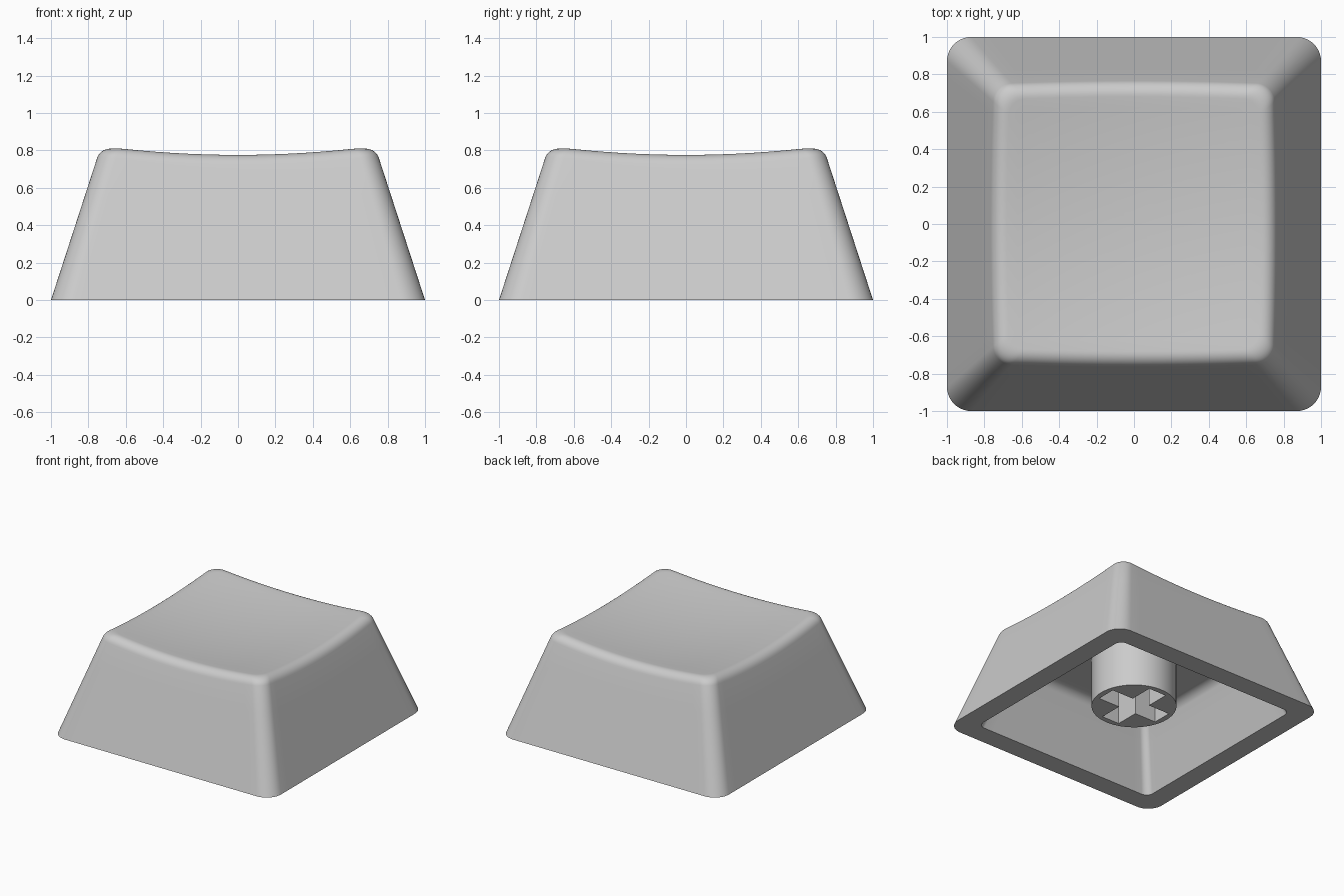
import bpy, bmesh, math
from mathutils import Vector

if "Cube" in bpy.data.objects:
    bpy.data.objects.remove(bpy.data.objects["Cube"])

SLOPE = 0.325      # inward lean of the walls per unit of height
CORNER_STEPS = 10
SIDE_STEPS = 20

grey = bpy.data.materials.new("light grey plastic")
grey.diffuse_color = (0.6, 0.6, 0.6, 1)
grey.use_nodes = True
grey.node_tree.nodes["Principled BSDF"].inputs["Base Color"].default_value = grey.diffuse_color


def rounded_square(half, radius):
    """Evenly ordered outline points of a rounded square."""
    pts = []
    c = half - radius
    for q in range(4):
        turn = q * math.pi / 2
        quarter = [(half, -c + 2 * c * i / SIDE_STEPS) for i in range(SIDE_STEPS)]
        for i in range(CORNER_STEPS):
            a = math.pi / 2 * i / CORNER_STEPS
            quarter.append((c + radius * math.cos(a), c + radius * math.sin(a)))
        for x, y in quarter:
            pts.append((x * math.cos(turn) - y * math.sin(turn),
                        x * math.sin(turn) + y * math.cos(turn)))
    return pts


def dish(x, y):
    """Height of the scooped top."""
    return 0.733 + 0.091 * (x * x + y * y)


def flat(x, y):
    """Height of the cavity ceiling."""
    return 0.52


def shell_rings(half, radius, top, trim):
    """Rings from the open base, up the wall, over a round edge, to the middle."""
    end = 0.75 * radius
    base = [Vector((x, y, 0)) for x, y in rounded_square(half, radius)]
    # slanted wall line at full unit height, met with the top surface
    h1 = 0.8
    high = [Vector((x, y, h1)) for x, y in
            rounded_square(half - SLOPE * h1, end)]
    edge, low, inner = [], [], []
    for a, b in zip(base, high):
        t = 0.9
        for _ in range(20):
            p = a + (b - a) * t
            t = top(p.x, p.y) / h1
        p = a + (b - a) * t
        edge.append(p)
        low.append(p + (a - p).normalized() * trim)
    size = max(abs(p.x) for p in edge)
    for p in edge:
        k = 1 - trim / size
        inner.append(Vector((p.x * k, p.y * k, top(p.x * k, p.y * k))))
    rings = [base]
    for i in range(1, 4):
        rings.append([a.lerp(b, i / 4) for a, b in zip(base, low)])
    w = 0.81
    for i in range(9):
        t = i / 8
        f, g, h = (1 - t) ** 2, 2 * w * t * (1 - t), t * t
        rings.append([(a * f + e * g + b * h) / (f + g + h)
                      for a, e, b in zip(low, edge, inner)])
    for k in [1 - i / 12 for i in range(1, 12)]:
        rings.append([Vector((p.x * k, p.y * k, top(p.x * k, p.y * k))) for p in inner])
    return rings


def bridge(bm, r1, r2):
    n = len(r1)
    for i in range(n):
        j = (i + 1) % n
        bm.faces.new((r1[i], r1[j], r2[j], r2[i]))


def finish(bm, name):
    bmesh.ops.recalc_face_normals(bm, faces=bm.faces)
    me = bpy.data.meshes.new(name)
    bm.to_mesh(me)
    bm.free()
    me.materials.append(grey)
    ob = bpy.data.objects.new(name, me)
    bpy.context.collection.objects.link(ob)
    return ob


def smooth(ob):
    bpy.ops.object.select_all(action='DESELECT')
    ob.select_set(True)
    bpy.context.view_layer.objects.active = ob
    bpy.ops.object.shade_smooth_by_angle(angle=math.radians(35))


# Hollow cap: outer skin, inner skin and the flat rim between them
bm = bmesh.new()
bases = []
for half, radius, top, trim in ((1.0, 0.13, dish, 0.065), (0.833, 0.06, flat, 0.06)):
    rings = [[bm.verts.new(p) for p in ring]
             for ring in shell_rings(half, radius, top, trim)]
    for r1, r2 in zip(rings, rings[1:]):
        bridge(bm, r1, r2)
    middle = bm.verts.new((0, 0, top(0, 0)))
    last = rings[-1]
    for i in range(len(last)):
        bm.faces.new((last[i], last[(i + 1) % len(last)], middle))
    bases.append(rings[0])
bridge(bm, *bases)
smooth(finish(bm, "cap_shell"))


def prism(name, outline, z0, z1):
    bm = bmesh.new()
    lo = [bm.verts.new((x, y, z0)) for x, y in outline]
    hi = [bm.verts.new((x, y, z1)) for x, y in outline]
    bridge(bm, lo, hi)
    bm.faces.new(lo)
    bm.faces.new(hi)
    return finish(bm, name)


# Round stem under the ceiling, with a cross-shaped socket
circle = [(0.32 * math.cos(math.tau * i / 64), 0.32 * math.sin(math.tau * i / 64))
          for i in range(64)]
stem = prism("stem", circle, 0.11, 0.56)
W, L = 0.08, 0.275
arm = [(L, -W), (L, W), (W, W)]
cross = []
for cs, sn in ((1, 0), (0, 1), (-1, 0), (0, -1)):
    cross += [(x * cs - y * sn, x * sn + y * cs) for x, y in arm]
cutter = prism("socket_cutter", cross, 0.0, 0.48)
cutter.hide_render = True
mod = stem.modifiers.new("socket", 'BOOLEAN')
mod.operation = 'DIFFERENCE'
mod.solver = 'EXACT'
mod.object = cutter
bpy.context.view_layer.objects.active = stem
bpy.ops.object.modifier_apply(modifier=mod.name)
bpy.data.objects.remove(cutter, do_unlink=True)
smooth(stem)
